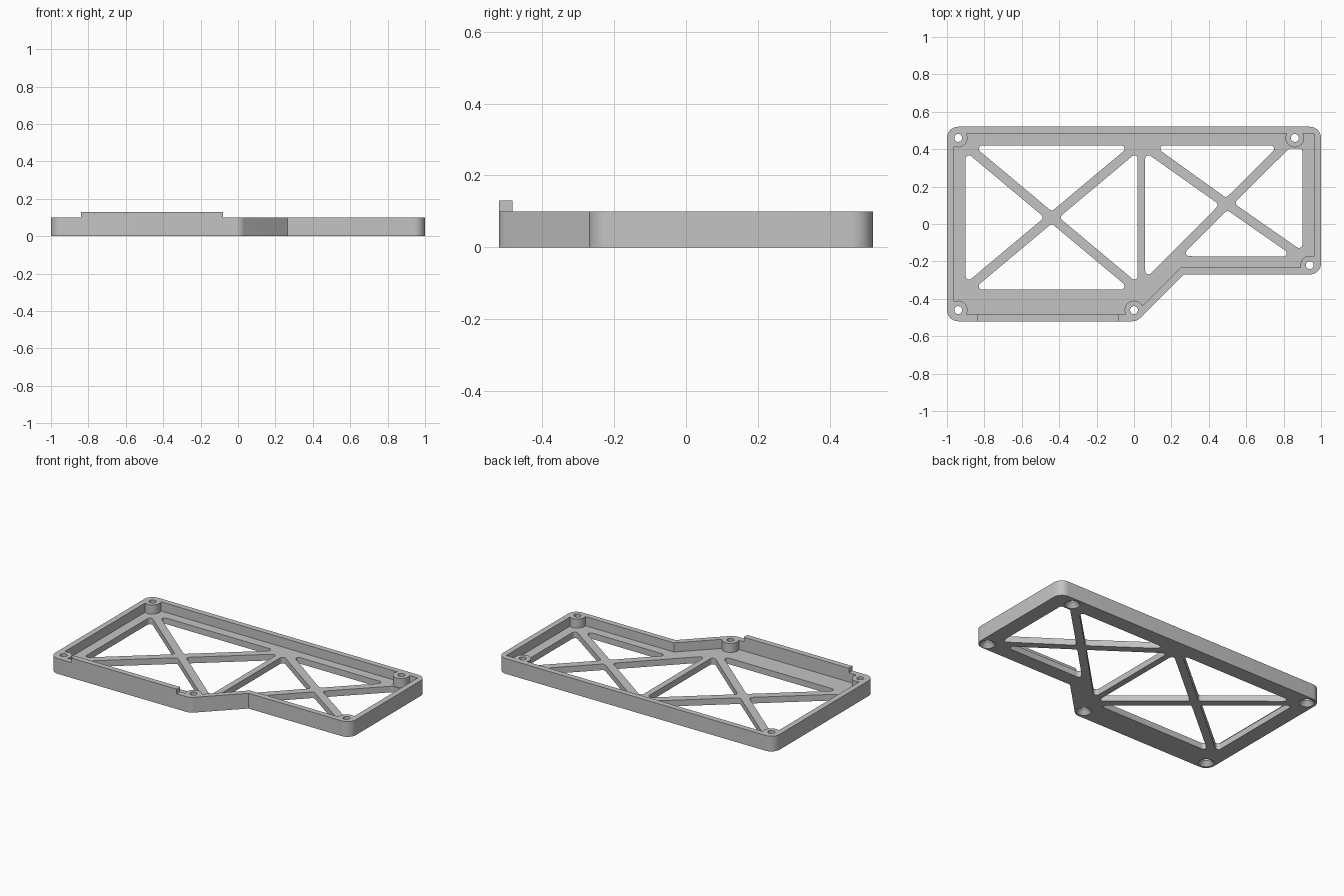
import bpy, bmesh, math
from mathutils import Vector
from mathutils.geometry import intersect_line_line

cube = bpy.data.objects.get("Cube")
if cube:
    bpy.data.objects.remove(cube, do_unlink=True)

grey = bpy.data.materials.new("plain grey")
grey.use_nodes = True
grey.diffuse_color = (0.55, 0.55, 0.55, 1)
grey.node_tree.nodes["Principled BSDF"].inputs["Base Color"].default_value = (0.55, 0.55, 0.55, 1)


def inset(points, distances):
    """Move each edge of a counter-clockwise polygon inward by its own distance."""
    pts = [Vector((x, y, 0)) for x, y in points]
    edges = []
    for i, a in enumerate(pts):
        b = pts[(i + 1) % len(pts)]
        d = (b - a).normalized()
        shift = Vector((-d.y, d.x, 0)) * distances[i]
        edges.append((a + shift, b + shift))
    return [tuple(intersect_line_line(*edges[i - 1], *edges[i])[0].xy) for i in range(len(pts))]


def rounded(points, radii, steps=8):
    """Replace polygon corners with arcs."""
    pts = [Vector((x, y, 0)) for x, y in points]
    out = []
    for i, p in enumerate(pts):
        r = radii[i]
        if r == 0:
            out.append(p)
            continue
        u = (pts[i - 1] - p).normalized()
        v = (pts[(i + 1) % len(pts)] - p).normalized()
        half = u.angle(v) / 2
        reach = r / math.tan(half)
        centre = p + (u + v).normalized() * (r / math.sin(half))
        a = (p + u * reach - centre).normalized()
        b = (p + v * reach - centre).normalized()
        out += [centre + a.slerp(b, k / steps) * r for k in range(steps + 1)]
    return [(p.x, p.y) for p in out]


def new_object(name, bm):
    bmesh.ops.recalc_face_normals(bm, faces=bm.faces)
    mesh = bpy.data.meshes.new(name)
    bm.to_mesh(mesh)
    bm.free()
    mesh.materials.append(grey)
    obj = bpy.data.objects.new(name, mesh)
    bpy.context.collection.objects.link(obj)
    return obj


def prism(name, points, z0, z1):
    bm = bmesh.new()
    face = bm.faces.new([bm.verts.new((x, y, z0)) for x, y in points])
    top = bmesh.ops.extrude_face_region(bm, geom=[face])["geom"]
    bmesh.ops.translate(bm, vec=(0, 0, z1 - z0),
                        verts=[g for g in top if isinstance(g, bmesh.types.BMVert)])
    return new_object(name, bm)


def cone(name, x, y, r0, r1, z0, z1):
    bm = bmesh.new()
    bmesh.ops.create_cone(bm, cap_ends=True, segments=40, radius1=r0, radius2=r1, depth=z1 - z0)
    bmesh.ops.translate(bm, vec=(x, y, (z0 + z1) / 2), verts=bm.verts)
    return new_object(name, bm)


def cut(target, cutter):
    """Subtract the cutter, keep the result and discard the cutter."""
    cutter.hide_render = True
    mod = target.modifiers.new("cut", "BOOLEAN")
    mod.operation = "DIFFERENCE"
    mod.solver = "EXACT"
    mod.object = cutter
    graph = bpy.context.evaluated_depsgraph_get()
    mesh = bpy.data.meshes.new_from_object(target.evaluated_get(graph))
    target.modifiers.clear()
    target.data = mesh
    bpy.data.objects.remove(cutter, do_unlink=True)


FLOOR, RIM, WALL, STRUT = 0.04, 0.10, 0.037, 0.025
outline = [(-1, -0.52), (0.015, -0.52), (0.265, -0.27), (1, -0.27), (1, 0.52), (-1, 0.52)]
screws = [(-0.94, -0.46), (0, -0.46), (0.94, -0.22), (0.86, 0.46), (-0.94, 0.46)]

# Tray: outer block with a pocket that leaves the screw bosses standing
tray = prism("tray_frame", rounded(outline, [0.06, 0.06, 0, 0.06, 0.06, 0.06]), 0, RIM)
pocket = prism("pocket_cutter", inset(outline, [WALL] * len(outline)), FLOOR, RIM + 0.1)
for x, y in screws:
    cut(pocket, cone("boss_cutter", x, y, 0.05, 0.05, 0, RIM + 0.2))
cut(tray, pocket)

# Floor openings between the crossed struts
left_mid, right_mid = (-0.44, 0.035), (0.495, 0.107)
left = [(-0.9, -0.35), (0.02, -0.35), (0.02, 0.42), (-0.9, 0.42)]
openings = [([left_mid, left[i], left[(i + 1) % 4]], [STRUT, 0, STRUT]) for i in range(4)]
low_left, low_right, top_left, top_right = (0.06, -0.33), (0.9, -0.175), (0.06, 0.415), (0.81, 0.42)
openings += [
    ([right_mid, top_right, (0.06, 0.42)], [STRUT, 0, STRUT]),
    ([right_mid, top_left, low_left], [STRUT, 0, STRUT]),
    ([right_mid, (0.217, -0.172), low_right], [STRUT, 0, STRUT]),
    ([right_mid, low_right, (0.9, 0.405), (0.795, 0.405)], [STRUT, 0, 0, STRUT]),
]
for points, distances in openings:
    shape = rounded(inset(points, distances), [0.018] * len(points))
    cut(tray, prism("opening_cutter", shape, -0.1, FLOOR + 0.03))

# Screw holes, countersunk from below
for x, y in screws:
    cut(tray, cone("hole_cutter", x, y, 0.021, 0.021, -0.1, RIM + 0.1))
    cut(tray, cone("countersink_cutter", x, y, 0.055, 0.015, -0.01, 0.035))

# Raised lip on the front wall
lip = prism("front_lip", [(-0.84, -0.52), (-0.08, -0.52), (-0.08, -0.483), (-0.84, -0.483)], RIM, 0.13)

for obj in (tray, lip):
    bpy.ops.object.select_all(action="DESELECT")
    obj.select_set(True)
    bpy.context.view_layer.objects.active = obj
    bpy.ops.object.shade_smooth_by_angle(angle=math.radians(30))
